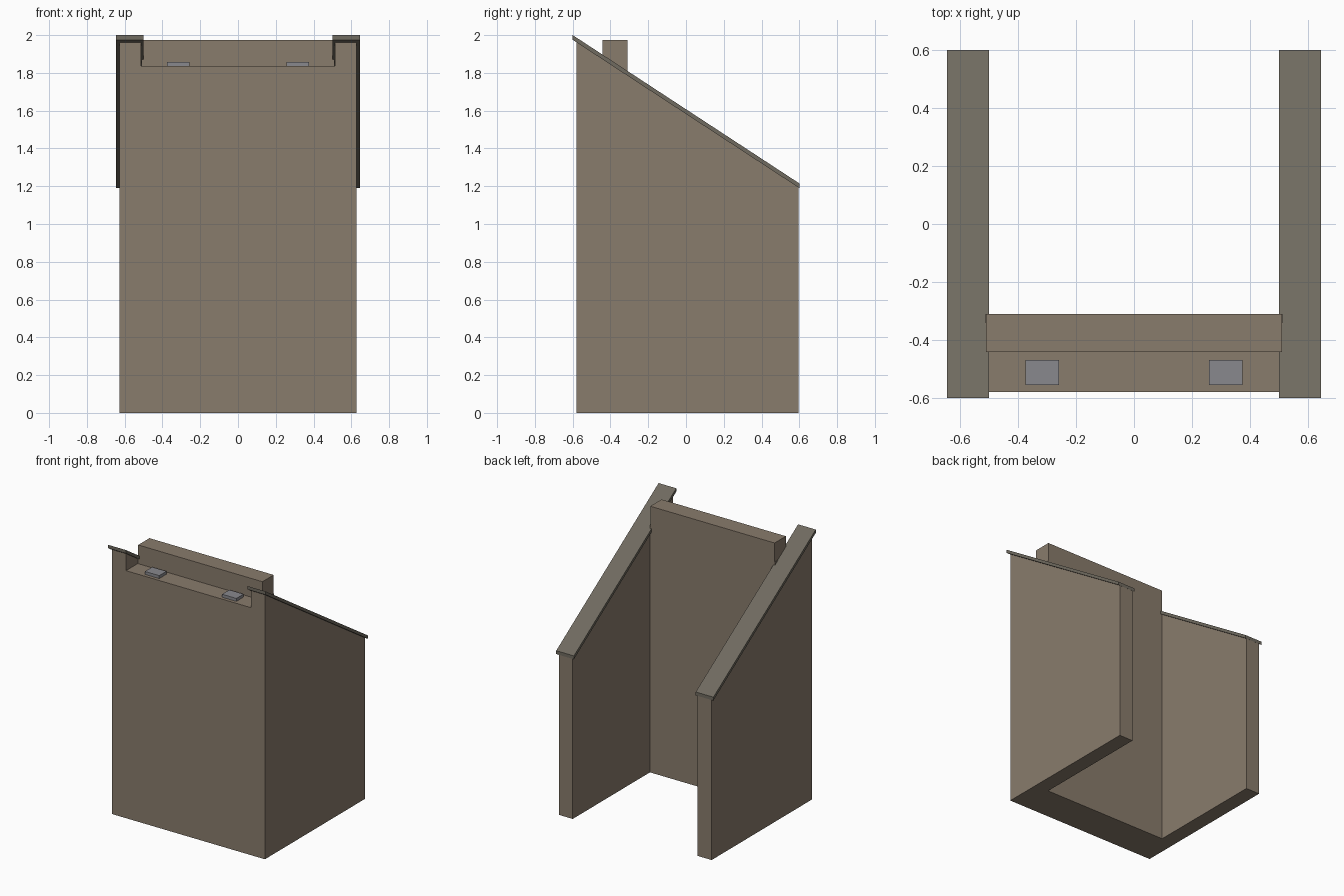
import bpy, bmesh

if "Cube" in bpy.data.objects:
    bpy.data.objects.remove(bpy.data.objects["Cube"])


def material(name, rgb):
    m = bpy.data.materials.new(name)
    m.diffuse_color = (*rgb, 1)
    m.use_nodes = True
    m.node_tree.nodes["Principled BSDF"].inputs["Base Color"].default_value = m.diffuse_color
    return m


STONE = material("warm_stone", (0.25, 0.20, 0.15))
COPING = material("dark_coping", (0.16, 0.145, 0.115))
METAL = material("grey_metal", (0.25, 0.25, 0.27))


def prism(name, x0, x1, profile, mat):
    """Extrude a closed (y, z) profile from x0 to x1."""
    bm = bmesh.new()
    face = bm.faces.new([bm.verts.new((x0, y, z)) for y, z in profile])
    new = bmesh.ops.extrude_face_region(bm, geom=[face])["geom"]
    bmesh.ops.translate(bm, vec=(x1 - x0, 0, 0),
                        verts=[v for v in new if isinstance(v, bmesh.types.BMVert)])
    bmesh.ops.recalc_face_normals(bm, faces=bm.faces)
    mesh = bpy.data.meshes.new(name)
    bm.to_mesh(mesh)
    bm.free()
    mesh.materials.append(mat)
    obj = bpy.data.objects.new(name, mesh)
    bpy.context.collection.objects.link(obj)
    return obj


def box(name, x0, x1, y0, y1, z0, z1, mat):
    return prism(name, x0, x1, [(y0, z0), (y1, z0), (y1, z1), (y0, z1)], mat)


def slope(y):
    """Height of the coping underside."""
    return 1.975 - (y + 0.6) * 0.785 / 1.2


for side, s in (("left", -1), ("right", 1)):
    # sloped side wall
    prism(side + "_wall", s * 0.513, s * 0.627,
          [(-0.58, 0), (0.595, 0), (0.595, slope(0.595)), (-0.58, slope(-0.58))], STONE)
    # overhanging coping on top of the wall
    prism(side + "_coping", s * 0.5, s * 0.645,
          [(-0.6, 1.975), (0.6, 1.19), (0.6, 1.215), (-0.6, 2.0)], COPING)
    # small plate on the front ledge
    box(side + "_ledge_plate", s * 0.258, s * 0.375, -0.555, -0.47, 1.835, 1.858, METAL)

# thick front wall and the raised beam along its back edge
box("front_wall", -0.513, 0.513, -0.58, -0.31, 0, 1.836, STONE)
box("top_beam", -0.51, 0.51, -0.442, -0.31, 1.836, 1.975, STONE)
